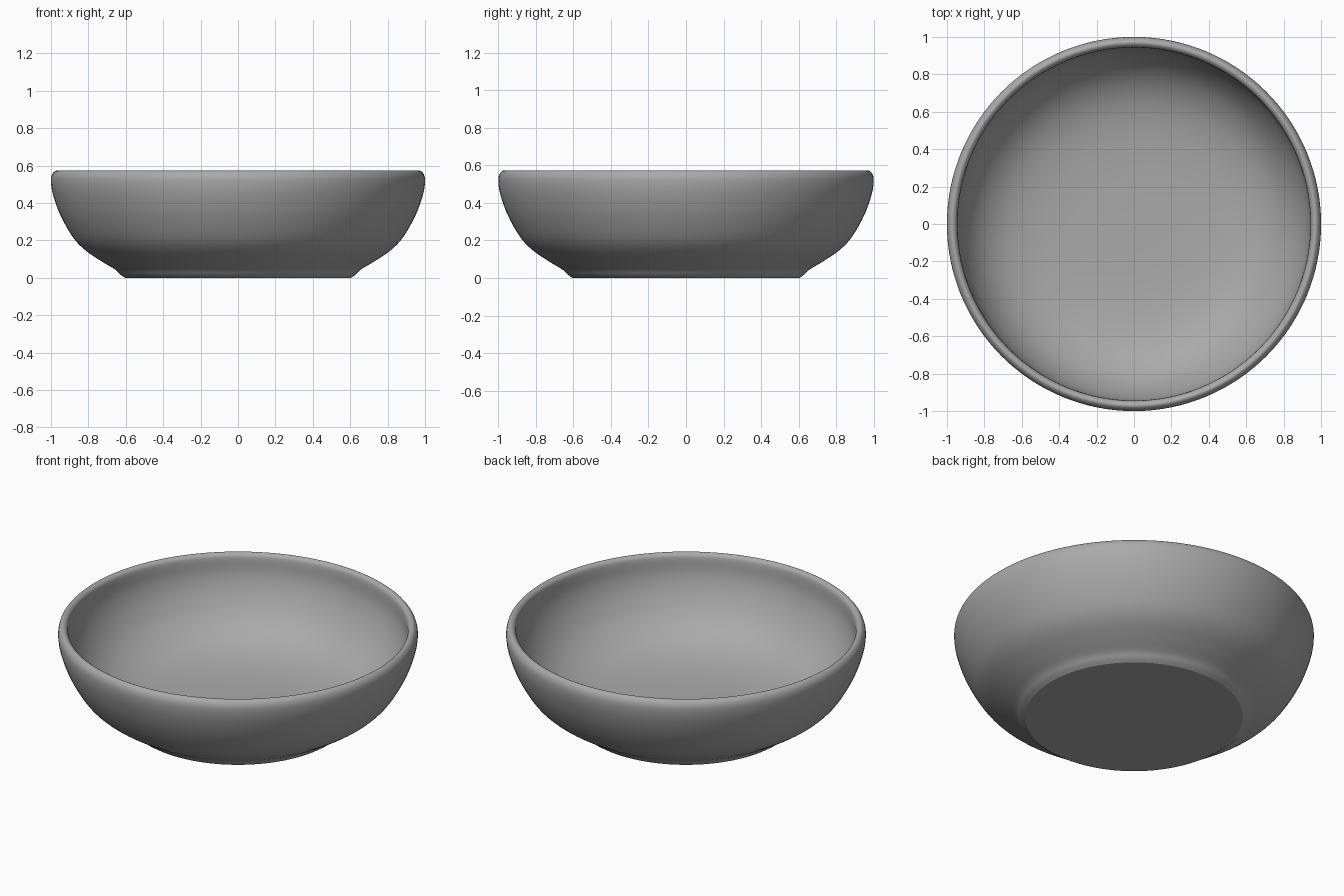
import bpy
import bmesh
from math import radians, tau
from mathutils import Vector

cube = bpy.data.objects.get("Cube")
if cube:
    bpy.data.objects.remove(cube, do_unlink=True)

# Plain grey glaze
grey = bpy.data.materials.new("grey_ceramic")
grey.use_nodes = True
colour = (0.4, 0.4, 0.4, 1)
grey.diffuse_color = colour
grey.node_tree.nodes["Principled BSDF"].inputs["Base Color"].default_value = colour


def smooth_path(points, steps=4):
    """Catmull-Rom curve through (radius, height) points."""
    pts = [Vector((r, 0, z)) for r, z in points]
    pts = [2 * pts[0] - pts[1]] + pts + [2 * pts[-1] - pts[-2]]
    path = []
    for a, b, c, d in zip(pts, pts[1:], pts[2:], pts[3:]):
        for i in range(steps):
            t = i / steps
            path.append(0.5 * (2 * b + (c - a) * t + (2 * a - 5 * b + 4 * c - d) * t**2
                               + (3 * b - a - 3 * c + d) * t**3))
    return path + [pts[-2]]


# Outer wall from foot to rim, then inner wall down to the floor
wall = smooth_path([
    (0.605, 0), (0.63, 0.018), (0.66, 0.046), (0.73, 0.088), (0.82, 0.15),
    (0.885, 0.22), (0.95, 0.335), (0.988, 0.44), (1.0, 0.51), (0.995, 0.55),
    (0.975, 0.572), (0.955, 0.565), (0.945, 0.54), (0.938, 0.45),
    (0.905, 0.35), (0.84, 0.245), (0.75, 0.165), (0.64, 0.112),
    (0.5, 0.08), (0.3, 0.064), (0, 0.06),
])
profile = [Vector((0, 0, 0))] + wall

# Revolve the profile
bm = bmesh.new()
verts = [bm.verts.new(p) for p in profile]
edges = [bm.edges.new(pair) for pair in zip(verts, verts[1:])]
bmesh.ops.spin(bm, geom=verts + edges, cent=(0, 0, 0), axis=(0, 0, 1),
               angle=tau, steps=128, use_merge=True)
bmesh.ops.remove_doubles(bm, verts=bm.verts[:], dist=0.0001)
bmesh.ops.recalc_face_normals(bm, faces=bm.faces[:])
mesh = bpy.data.meshes.new("bowl")
bm.to_mesh(mesh)
bm.free()
mesh.materials.append(grey)

bowl = bpy.data.objects.new("bowl", mesh)
bpy.context.collection.objects.link(bowl)
bpy.ops.object.select_all(action="DESELECT")
bowl.select_set(True)
bpy.context.view_layer.objects.active = bowl
bpy.ops.object.shade_smooth_by_angle(angle=radians(30))
